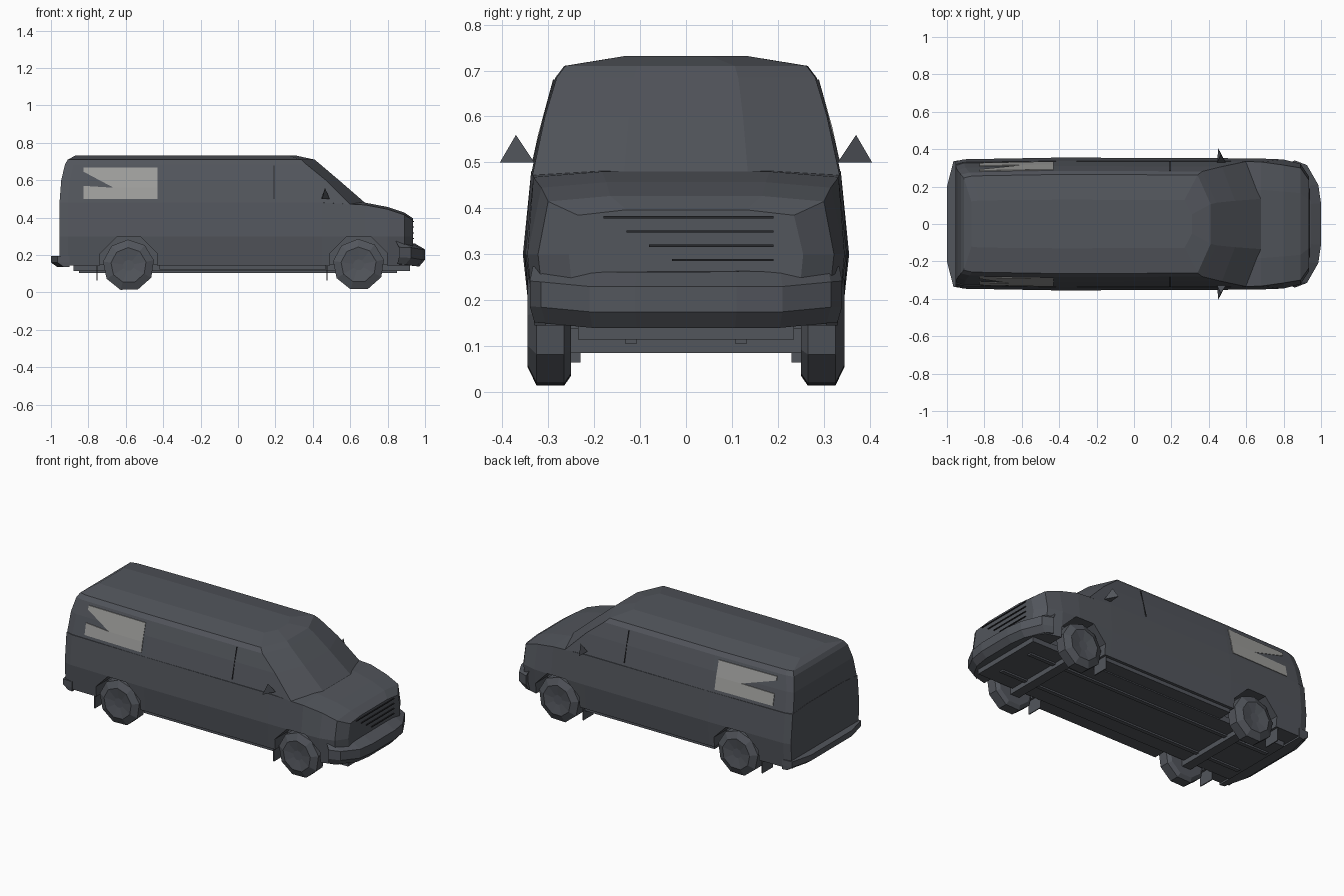
import bpy, bmesh
from math import pi, cos, sin
from mathutils import Vector

if "Cube" in bpy.data.objects:
    bpy.data.objects.remove(bpy.data.objects["Cube"])


def material(name, rgb):
    m = bpy.data.materials.new(name)
    m.use_nodes = True
    m.diffuse_color = (*rgb, 1)
    m.node_tree.nodes["Principled BSDF"].inputs["Base Color"].default_value = (*rgb, 1)
    return m


GREY = material("slate_grey", (0.085, 0.092, 0.107))
PANE = material("pale_glass", (0.34, 0.34, 0.33))
DARK = material("dark_gap", (0.022, 0.023, 0.027))


def finish(name, bm, mat):
    bmesh.ops.recalc_face_normals(bm, faces=bm.faces)
    me = bpy.data.meshes.new(name)
    bm.to_mesh(me)
    bm.free()
    ob = bpy.data.objects.new(name, me)
    bpy.context.collection.objects.link(ob)
    me.materials.append(mat)
    return ob


def loft(name, rings, mat=GREY):
    """Skin a row of equal rings and cap both ends."""
    bm = bmesh.new()
    rows = [[bm.verts.new(p) for p in ring] for ring in rings]
    n = len(rows[0])
    for a, b in zip(rows, rows[1:]):
        for i in range(n):
            j = (i + 1) % n
            bm.faces.new((a[i], a[j], b[j], b[i]))
    bm.faces.new(rows[0])
    bm.faces.new(rows[-1])
    return finish(name, bm, mat)


def mirrored(half):
    return half + [(x, -y, z) for x, y, z in reversed(half)]


def box(name, lo, hi, mat=GREY):
    return loft(name, [[(lo[0], lo[1], z), (hi[0], lo[1], z),
                        (hi[0], hi[1], z), (lo[0], hi[1], z)] for z in (lo[2], hi[2])], mat)


def disc(x, y, z, r, sides=8, turn=0.2):
    return [(x + r * cos(turn + 2 * pi * i / sides), y,
             z + r * sin(turn + 2 * pi * i / sides)) for i in range(sides)]


# Lower body: x, sill half-width, waist half-width, belt half-width, belt height
stations = [
    (-0.955, 0.325, 0.335, 0.318, 0.48),
    (-0.91, 0.335, 0.346, 0.330, 0.48),
    (-0.40, 0.338, 0.355, 0.337, 0.48),
    (0.45, 0.338, 0.352, 0.337, 0.48),
    (0.68, 0.335, 0.350, 0.332, 0.468),
    (0.80, 0.330, 0.345, 0.315, 0.445),
    (0.89, 0.305, 0.322, 0.300, 0.415),
    (0.935, 0.24, 0.255, 0.235, 0.385),
]
lower = loft("lower_body", [
    mirrored([(x, ys, 0.145), (x, yw, 0.30), (x, yb, zb), (x, yb * 0.55, zb + 0.012)])
    for x, ys, yw, yb, zb in stations])

# Cabin: height, rear x, half-width, pillar x, windscreen centre x
levels = [
    (0.47, -0.955, 0.338, 0.60, 0.69),
    (0.60, -0.945, 0.310, 0.47, 0.54),
    (0.685, -0.925, 0.284, 0.365, 0.44),
    (0.71, -0.91, 0.265, 0.34, 0.41),
    (0.732, -0.87, 0.13, 0.27, 0.31),
]
loft("cabin", [
    mirrored([(xr, y * 0.93, z), (xr + 0.045, y * 0.97, z), (-0.4, y, z),
              (xp, y * 0.99, z), (xc, y * 0.4, z)])
    for z, xr, y, xp, xc in levels])

# Wheel arches cut from the lower body
WHEELS = {"rear": (-0.585, 0.145), "front": (0.645, 0.148)}
for end, (x, z) in WHEELS.items():
    for s in (1, -1):
        cutter = loft("arch_cutter", [disc(x, s * y, z, 0.165, 8, pi / 8) for y in (0.22, 0.5)])
        cutter.hide_render = True
        mod = lower.modifiers.new("arch", "BOOLEAN")
        mod.operation = "DIFFERENCE"
        mod.solver = "EXACT"
        mod.object = cutter
        bpy.context.view_layer.objects.active = lower
        bpy.ops.object.modifier_apply(modifier=mod.name)
        bpy.data.objects.remove(cutter)

# Front bumper: height, forward shift, width scale
loft("front_bumper", [
    mirrored([(0.86 + d * 0.3, 0.34 * w, z + 0.012), (0.925 + d, 0.315 * w, z + 0.01),
              (0.985 + d, 0.21 * w, z), (1.0 + d, 0.11 * w, z)])
    for z, d, w in [(0.14, -0.03, 0.97), (0.175, 0, 1), (0.23, 0, 1), (0.262, -0.055, 0.98)]])

# Rear bumper
loft("rear_bumper", [
    mirrored([(-0.90, 0.342, z), (-0.965 + d, 0.337, z), (-1.0 + d, 0.2, z)])
    for z, d in [(0.135, 0.035), (0.16, 0), (0.195, 0)]])

# Floor, chassis rails and axles
box("floor", (-0.88, -0.235, 0.115), (0.92, 0.235, 0.15))
for s, side in ((1, "left"), (-1, "right")):
    box(side + "_sill", (-0.42, s * 0.27 - 0.05, 0.122), (0.47, s * 0.27 + 0.05, 0.15))
    box(side + "_chassis_rail", (-0.85, s * 0.12 - 0.012, 0.105), (0.85, s * 0.12 + 0.012, 0.12))

for end, (x, z) in WHEELS.items():
    box(end + "_axle", (x - 0.03, -0.26, 0.085), (x + 0.03, 0.26, 0.14))
    for s, side in ((1, "left"), (-1, "right")):
        # Faceted wheel with a raised hub, and the flap behind it
        loft(f"{end}_{side}_wheel", [
            disc(x, s * y, z, r, 9) for y, r in
            [(0.25, 0.115), (0.265, 0.138), (0.325, 0.138), (0.345, 0.095), (0.335, 0.03)]])
        box(f"{end}_{side}_mud_flap", (x - 0.172, s * 0.28 - 0.05, 0.065),
            (x - 0.166, s * 0.28 + 0.05, 0.17))


def side_plate(name, s, outline, mat):
    """Thin plate lying on the sloping cabin side; outline in x and z."""
    def y_at(x, z):
        if z < 0.6:
            y = 0.338 + (0.310 - 0.338) * (z - 0.47) / 0.13
        else:
            y = 0.310 + (0.284 - 0.310) * (z - 0.6) / 0.085
        return y * (1 - 0.03 * max(0, (-0.4 - x) / 0.5))
    return loft(name, [[(x, s * (y_at(x, z) + d), z) for x, z in outline]
                       for d in (-0.002, 0.004)], mat)


for s, side in ((1, "left"), (-1, "right")):
    # Rear side window, broken by a wedge at its rear edge
    tip = (-0.60, 0.575) if s > 0 else (-0.665, 0.56)
    side_plate(side + "_window_upper", s, [
        (-0.825, 0.645), tip, (-0.43, tip[1]), (-0.43, 0.668), (-0.825, 0.668)], PANE)
    side_plate(side + "_window_lower", s, [
        (-0.825, 0.50), (-0.43, 0.50), (-0.43, tip[1]), tip, (-0.825, 0.57)], PANE)
    # Front door seam
    side_plate(side + "_door_seam", s, [
        (0.19, 0.50), (0.194, 0.50), (0.194, 0.68), (0.19, 0.68)], DARK)

    # Pyramid door mirror
    bm = bmesh.new()
    base = [bm.verts.new(p) for p in [(0.49, s * 0.33, 0.50), (0.45, s * 0.405, 0.50),
                                      (0.445, s * 0.33, 0.50)]]
    peak = bm.verts.new((0.465, s * 0.37, 0.56))
    bm.faces.new(base)
    for i in range(3):
        bm.faces.new((base[i], base[(i + 1) % 3], peak))
    finish(side + "_mirror", bm, GREY)

# Grille slats
for i in range(4):
    z = 0.285 + 0.031 * i
    box(f"grille_slat_{i + 1}", (0.932, -0.03 - 0.05 * i, z), (0.941, 0.19, z + 0.005), DARK)
